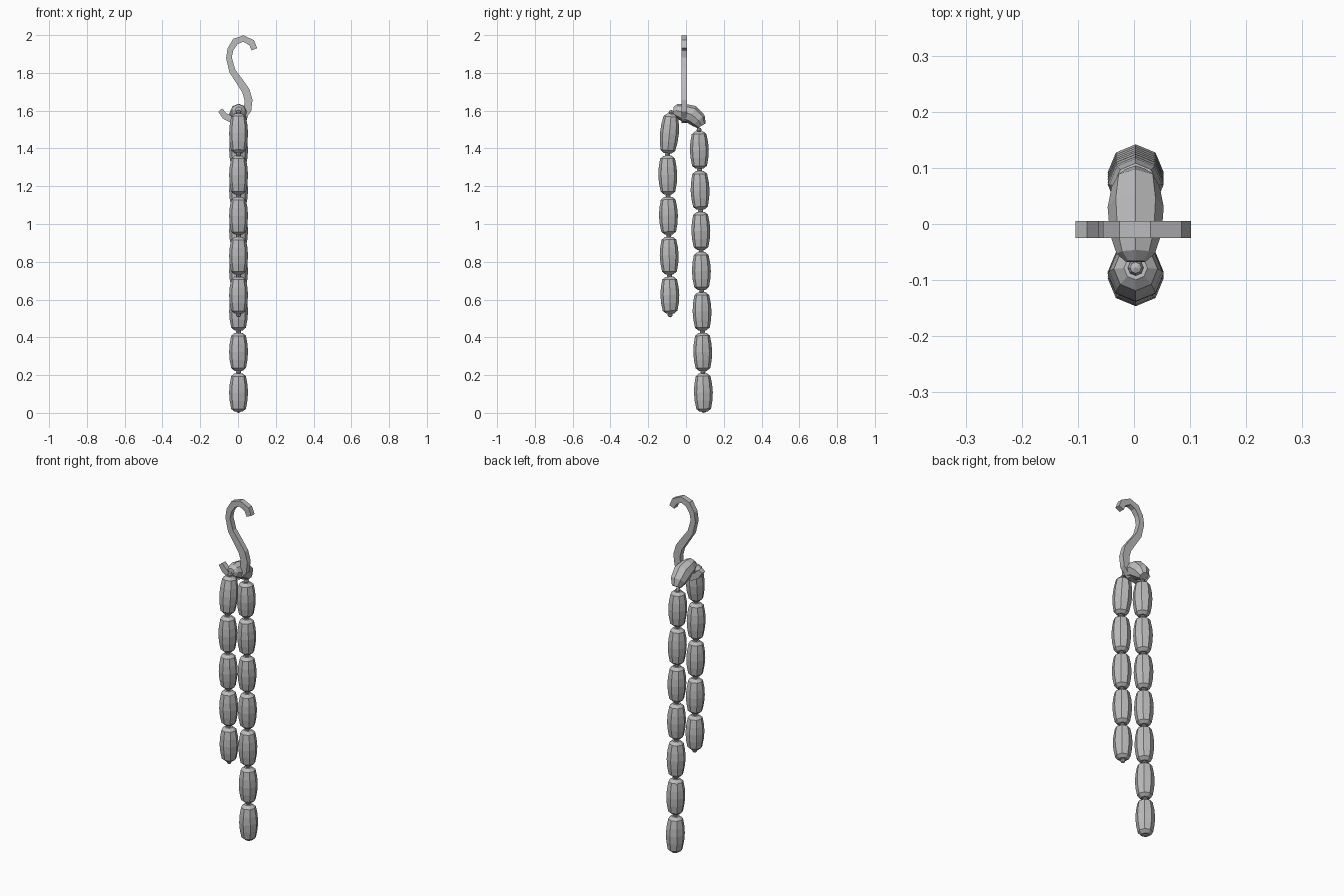
import bpy, bmesh, math
from mathutils import Vector

if "Cube" in bpy.data.objects:
    bpy.data.objects.remove(bpy.data.objects["Cube"], do_unlink=True)

grey = bpy.data.materials.new("plain grey")
grey.use_nodes = True
grey.diffuse_color = (0.5, 0.5, 0.5, 1)
grey.node_tree.nodes["Principled BSDF"].inputs["Base Color"].default_value = (0.5, 0.5, 0.5, 1)

CENTRE_X = 0.003
SIDES = 8


def finish(name, bm):
    bmesh.ops.recalc_face_normals(bm, faces=bm.faces[:])
    mesh = bpy.data.meshes.new(name)
    bm.to_mesh(mesh)
    bm.free()
    mesh.materials.append(grey)
    obj = bpy.data.objects.new(name, mesh)
    bpy.context.collection.objects.link(obj)
    return obj


def sausage(name, path):
    """Loft octagonal rings along (y, z, radius) points."""
    bm = bmesh.new()
    points = [Vector((CENTRE_X, y, z)) for y, z, r in path]
    rings = []
    for i, (y, z, r) in enumerate(path):
        tangent = (points[min(i + 1, len(path) - 1)] - points[max(i - 1, 0)]).normalized()
        side = Vector((1, 0, 0))
        normal = tangent.cross(side)
        angles = [math.tau * k / SIDES for k in range(SIDES)]
        rings.append([bm.verts.new(points[i] + r * (math.cos(a) * side + math.sin(a) * normal))
                      for a in angles])
    for a, b in zip(rings, rings[1:]):
        for k in range(SIDES):
            n = (k + 1) % SIDES
            bm.faces.new((a[k], a[n], b[n], b[k]))
    bm.faces.new(rings[0])
    bm.faces.new(rings[-1])
    return finish(name, bm)


def knot(name, y, z):
    bm = bmesh.new()
    bmesh.ops.create_uvsphere(bm, u_segments=SIDES, v_segments=4, radius=0.014)
    obj = finish(name, bm)
    obj.location = (CENTRE_X, y, z)


# Straight link: fraction along its length and radius
LINK = [(0.03, 0.021), (0.1, 0.039), (0.3, 0.047), (0.5, 0.05),
        (0.7, 0.047), (0.9, 0.039), (0.97, 0.021)]


def chain(name, joints):
    for i, (a, b) in enumerate(zip(joints, joints[1:])):
        sausage(f"{name}_link_{i + 1}",
                [(a[0] + (b[0] - a[0]) * t, a[1] + (b[1] - a[1]) * t, r) for t, r in LINK])
    for i, (y, z) in enumerate(joints):
        knot(f"{name}_knot_{i + 1}", y, max(z, 0.014))


# Two hanging strings
chain("front", [(-0.078, 1.59), (-0.098, 1.368), (-0.095, 1.15),
                (-0.091, 0.938), (-0.087, 0.727), (-0.084, 0.52)])
chain("rear", [(0.069, 1.497), (0.072, 1.287), (0.077, 1.07), (0.08, 0.857),
               (0.083, 0.645), (0.087, 0.43), (0.09, 0.216), (0.094, 0.0)])

# Bent link draped over the hook
sausage("draped_link", [(-0.067, 1.602, 0.018), (-0.053, 1.601, 0.034), (-0.018, 1.592, 0.046),
                        (0.03, 1.58, 0.05), (0.066, 1.548, 0.043), (0.083, 1.52, 0.025)])

# Flat S-shaped hook: x, z, width
hook_path = [(0.087, 1.925, 0.032), (0.072, 1.96, 0.036), (0.028, 1.982, 0.034),
             (-0.014, 1.966, 0.036), (-0.04, 1.925, 0.032), (-0.048, 1.88, 0.03),
             (-0.03, 1.81, 0.034), (0.008, 1.755, 0.038), (0.042, 1.705, 0.042),
             (0.056, 1.655, 0.042), (0.05, 1.603, 0.042), (0.015, 1.563, 0.042),
             (-0.035, 1.554, 0.038), (-0.07, 1.572, 0.034), (-0.094, 1.603, 0.026)]
bm = bmesh.new()
pts = [Vector((x, -0.025, z)) for x, z, w in hook_path]
pairs = []
for i, (x, z, w) in enumerate(hook_path):
    d = (pts[min(i + 1, len(pts) - 1)] - pts[max(i - 1, 0)]).normalized()
    across = Vector((-d.z, 0, d.x)) * w / 2
    pairs.append((bm.verts.new(pts[i] + across), bm.verts.new(pts[i] - across)))
for (a, b), (c, d) in zip(pairs, pairs[1:]):
    bm.faces.new((a, b, d, c))
extruded = bmesh.ops.extrude_face_region(bm, geom=bm.faces[:])
bmesh.ops.translate(bm, vec=(0, 0.03, 0),
                    verts=[g for g in extruded["geom"] if isinstance(g, bmesh.types.BMVert)])
finish("hook", bm)
